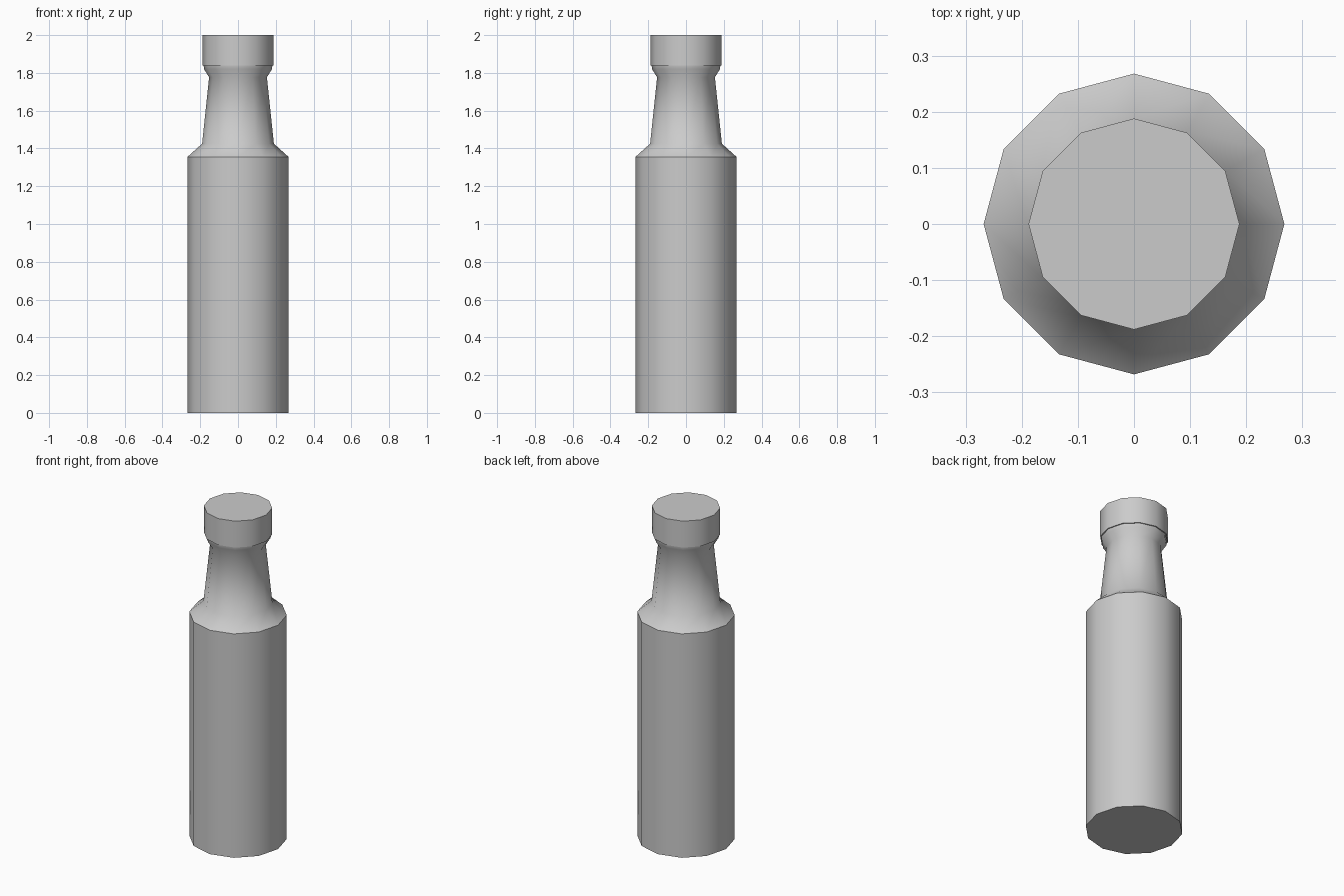
import bpy, bmesh
from math import cos, sin, tau, radians

if "Cube" in bpy.data.objects:
    bpy.data.objects.remove(bpy.data.objects["Cube"])

SIDES = 12


def lathe(name, profile):
    """Closed solid of revolution from (radius, height) pairs."""
    bm = bmesh.new()
    rings = [[bm.verts.new((r * cos(tau * i / SIDES), r * sin(tau * i / SIDES), z))
              for i in range(SIDES)] for r, z in profile]
    for low, high in zip(rings, rings[1:]):
        for i in range(SIDES):
            j = (i + 1) % SIDES
            bm.faces.new((low[i], low[j], high[j], high[i]))
    bm.faces.new(rings[0][::-1])
    bm.faces.new(rings[-1])
    mesh = bpy.data.meshes.new(name)
    bm.to_mesh(mesh)
    bm.free()
    obj = bpy.data.objects.new(name, mesh)
    bpy.context.collection.objects.link(obj)
    bpy.ops.object.select_all(action='DESELECT')
    obj.select_set(True)
    bpy.context.view_layer.objects.active = obj
    bpy.ops.object.shade_smooth_by_angle(angle=radians(42))
    return obj


# Bottle: straight body, sloped shoulder, tapering neck and flared lip
lathe("bottle_body", [(0.268, 0), (0.268, 1.355), (0.19, 1.425),
                      (0.153, 1.777), (0.18, 1.82), (0.182, 1.842)])

# Cap: short plain cylinder on the lip
lathe("bottle_cap", [(0.188, 1.84), (0.188, 2.0)])
